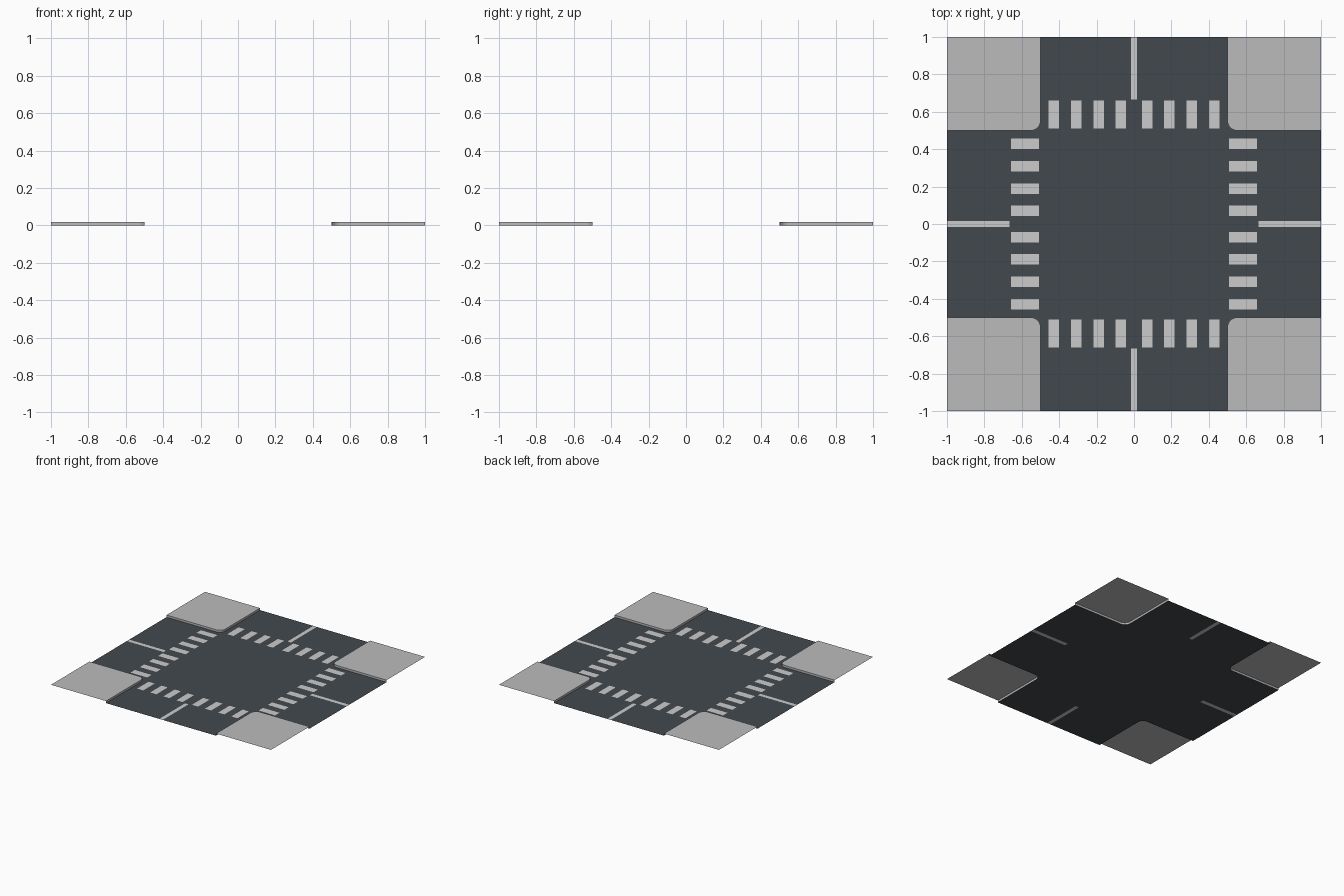
import bpy
from math import pi, sin, cos

if "Cube" in bpy.data.objects:
    bpy.data.objects.remove(bpy.data.objects["Cube"])

R, H = 0.05, 0.017          # kerb corner radius, pavement height
W, STOP = 0.016, 0.665      # centre line half width, where it stops
LIFT = 0.001                # crossing paint sits just above the road


def material(name, rgb):
    m = bpy.data.materials.new(name)
    m.diffuse_color = (*rgb, 1)
    m.use_nodes = True
    m.node_tree.nodes["Principled BSDF"].inputs["Base Color"].default_value = m.diffuse_color
    return m


asphalt = material("asphalt", (0.055, 0.066, 0.076))
paint = material("paint", (0.78, 0.78, 0.78))
concrete = material("concrete", (0.5, 0.5, 0.5))


def build(name, verts, faces, mat, mirror=(True, True)):
    me = bpy.data.meshes.new(name)
    me.from_pydata(verts, [], faces)
    me.materials.append(mat)
    ob = bpy.data.objects.new(name, me)
    bpy.context.collection.objects.link(ob)
    mod = ob.modifiers.new("mirror", 'MIRROR')
    mod.use_axis = (*mirror, False)
    mod.merge_threshold = 0.0001
    return ob


def rects(name, boxes, z, mirror):
    verts, faces = [], []
    for x0, y0, x1, y1 in boxes:
        n = len(verts)
        verts += [(x0, y0, z), (x1, y0, z), (x1, y1, z), (x0, y1, z)]
        faces.append((n, n + 1, n + 2, n + 3))
    return build(name, verts, faces, paint, mirror)


# kerb path of one quadrant, from the right edge round to the back edge
arc = [(0.5 + R - R * sin(a), 0.5 + R - R * cos(a))
       for a in (i * pi / 16 for i in range(9))]
kerb = [(1, 0.5)] + arc + [(0.5, 1)]

# road surface, with slots left for the centre lines
outline = [(0, 0), (STOP, 0), (STOP, W), (1, W)] + kerb + [(W, 1), (W, STOP), (0, STOP)]
build("road", [(x, y, 0) for x, y in outline], [range(len(outline))], asphalt)

# raised pavement corners: top plate and kerb wall, open below
n = len(kerb)
verts = [(x, y, H) for x, y in kerb] + [(x, y, 0) for x, y in kerb] + [(1, 1, H)]
faces = [[2 * n] + list(range(n - 1, -1, -1))]
faces += [(i, i + 1, n + i + 1, n + i) for i in range(n - 1)]
pavement = build("pavement", verts, [tuple(reversed(f)) for f in faces], concrete)
bpy.context.view_layer.objects.active = pavement
pavement.select_set(True)
bpy.ops.object.shade_smooth_by_angle()

# centre lines, flush with the road
rects("centre_lines_along_x", [(STOP, -W, 1, W)], 0, (True, False))
rects("centre_lines_along_y", [(-W, STOP, W, 1)], 0, (False, True))

# pedestrian crossings
stripes = [0.07 + 0.1193 * i for i in range(4)]
s = 0.028
rects("crossings_left_right", [(0.507, c - s, 0.657, c + s) for c in stripes], LIFT, (True, True))
rects("crossings_front_back", [(c - s, 0.511, c + s, 0.659) for c in stripes], LIFT, (True, True))
